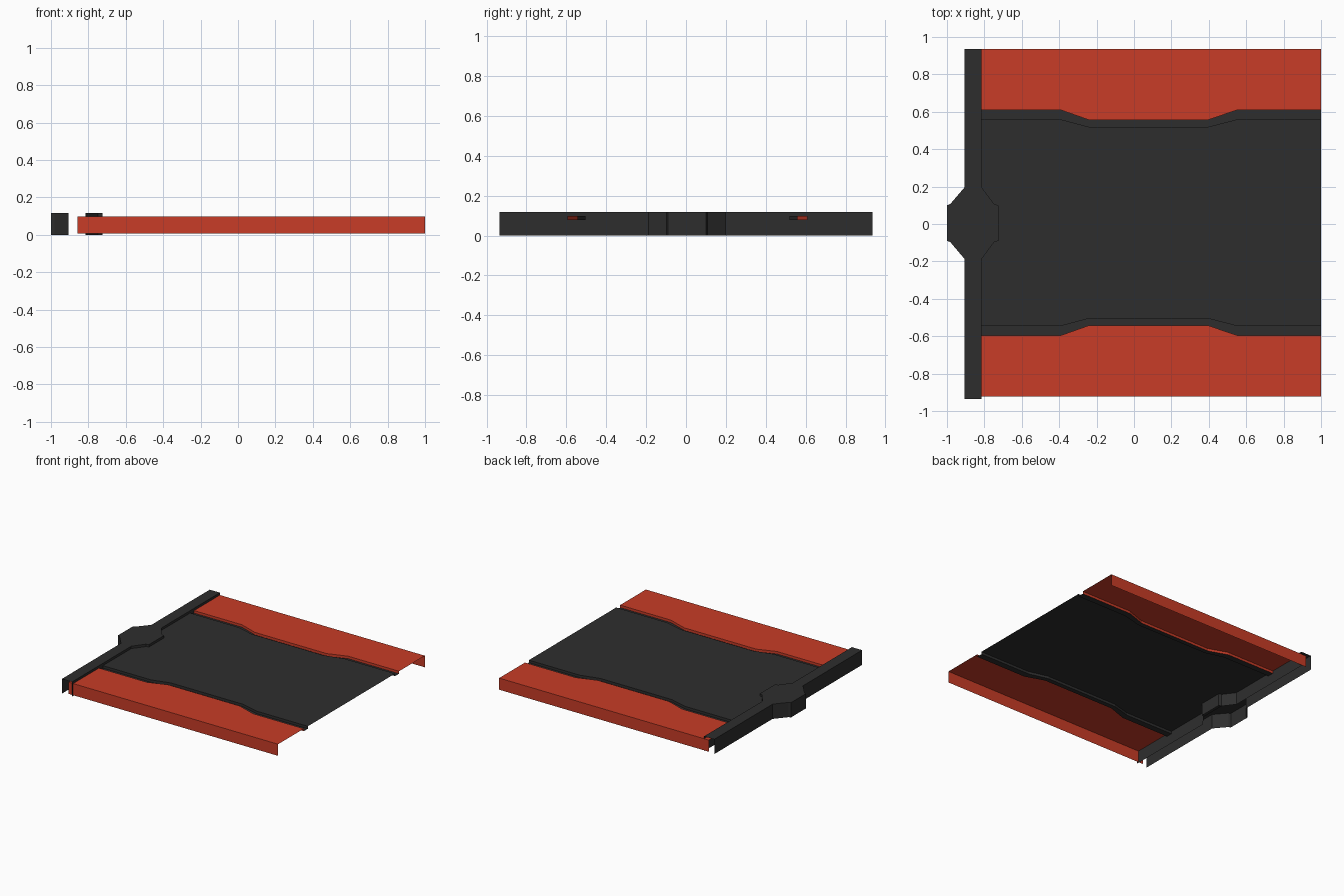
import bpy

if "Cube" in bpy.data.objects:
    bpy.data.objects.remove(bpy.data.objects["Cube"])


def material(name, color):
    m = bpy.data.materials.new(name)
    m.diffuse_color = color
    m.use_nodes = True
    m.node_tree.nodes["Principled BSDF"].inputs["Base Color"].default_value = m.diffuse_color
    return m


RED = material("red_paint", (0.58, 0.045, 0.02, 1))
DARK = material("dark_metal", (0.027, 0.027, 0.027, 1))


def loft(name, rows, mat):
    """Thin sheet: quads between successive rows of points."""
    n = len(rows[0])
    verts = [p for row in rows for p in row]
    faces = [(i * n + j, (i + 1) * n + j, (i + 1) * n + j + 1, i * n + j + 1)
             for i in range(len(rows) - 1) for j in range(n - 1)]
    mesh = bpy.data.meshes.new(name)
    mesh.from_pydata(verts, [], faces)
    mesh.materials.append(mat)
    obj = bpy.data.objects.new(name, mesh)
    bpy.context.collection.objects.link(obj)


# Stations along x where the side grooves jog inwards
XS = [-0.858, -0.39, -0.24, 0.395, 0.55, 1.0]
JOG = [0, 0, 1, 1, 0, 0]
Y_MID = 0.007
BASE, FLOOR, TOP = 0.006, 0.079, 0.099


def row(side, wide, narrow, z):
    return [(x, Y_MID + side * (narrow if j else wide), z)
            for x, j in zip(XS, JOG)]


OUTER = (0.602, 0.549)
INNER = (0.552, 0.512)

# Red side panels: outer skirt, flat top, short drop into the groove
for side, name in ((1, "back_side_panel"), (-1, "front_side_panel")):
    rows = [row(side, 0.928, 0.928, BASE), row(side, 0.928, 0.928, TOP),
            row(side, *OUTER, TOP), row(side, *OUTER, FLOOR)]
    loft(name, rows[::side], RED)

# Dark centre panel with a groove down each side
half = [(OUTER, FLOOR), (INNER, FLOOR), (INNER, TOP)]
loft("centre_panel",
     [row(1, *e, z) for e, z in half] + [row(-1, *e, z) for e, z in half[::-1]],
     DARK)

# End rail: open-bottomed channel widening into a hub
YS = [-0.935, -0.188, -0.097, -0.09, 0.1, 0.107, 0.197, 0.935]
LEFT = [-0.905, -0.905, -0.982, -1.0, -1.0, -0.982, -0.905, -0.905]
RIGHT = [-0.815, -0.815, -0.748, -0.725, -0.725, -0.748, -0.815, -0.815]
loft("end_rail",
     [[(x, y, z) for x, y in zip(xs, YS)]
      for xs, z in ((LEFT, 0), (LEFT, 0.118), (RIGHT, 0.118), (RIGHT, 0))],
     DARK)
